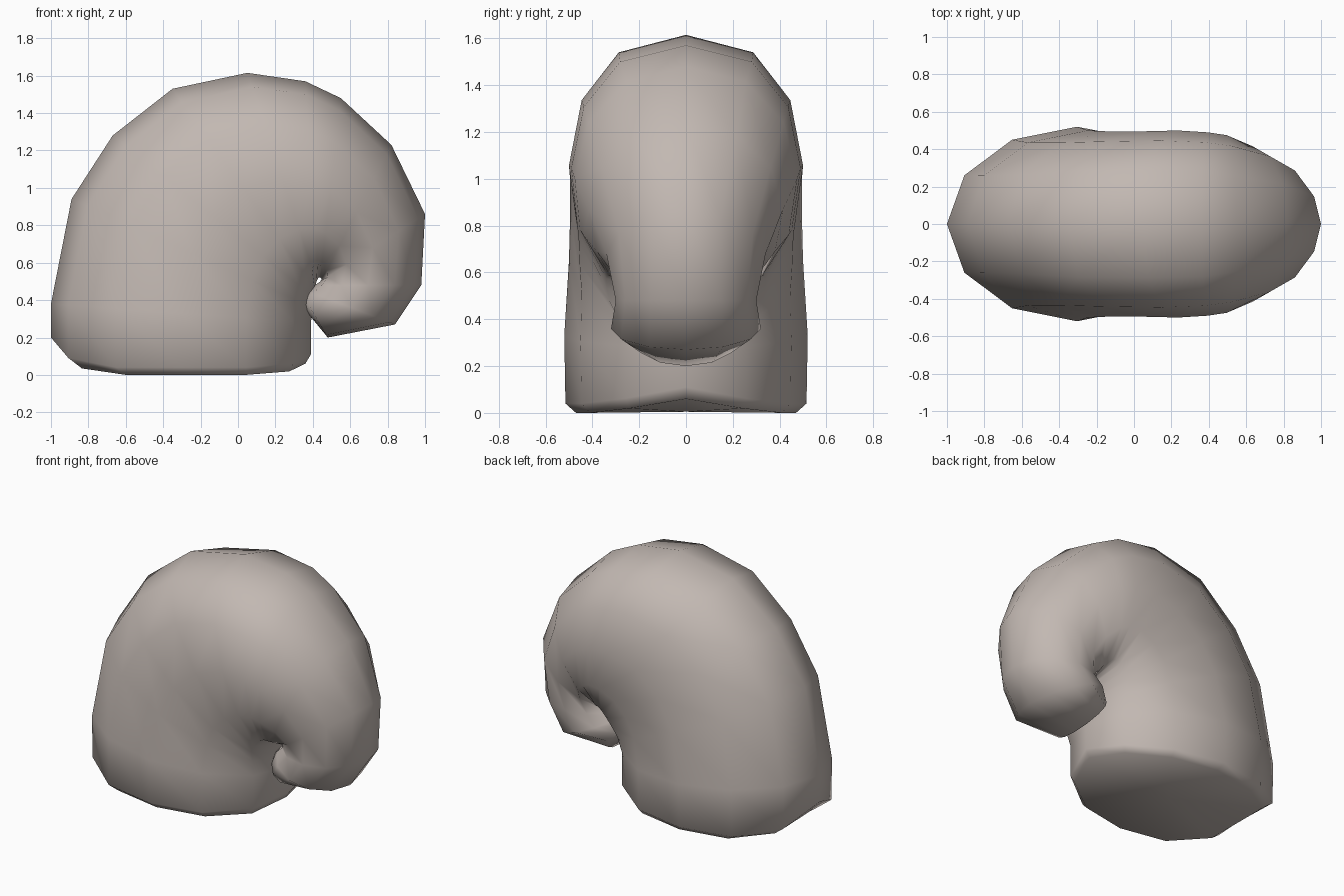
import bpy, bmesh, math

if "Cube" in bpy.data.objects:
    bpy.data.objects.remove(bpy.data.objects["Cube"])

# warm grey, single colour
mat = bpy.data.materials.new("warm_grey")
mat.diffuse_color = (0.54, 0.48, 0.445, 1)
mat.use_nodes = True
mat.node_tree.nodes["Principled BSDF"].inputs["Base Color"].default_value = mat.diffuse_color

# rings along the curl: outer x, z, inner x, z, half width, outer and inner squareness
RINGS = [
    (-1.00, 0.38, 0.39, 0.28, 0.52, 1.0, 1.0),
    (-0.89, 0.94, 0.40, 0.36, 0.50, 0.95, 0.8),
    (-0.67, 1.28, 0.40, 0.42, 0.495, 0.9, 0.6),
    (-0.35, 1.53, 0.41, 0.46, 0.495, 0.8, 0.55),
    (0.05, 1.615, 0.42, 0.50, 0.50, 0.8, 0.55),
    (0.36, 1.57, 0.43, 0.52, 0.49, 0.8, 0.55),
    (0.55, 1.48, 0.44, 0.52, 0.475, 0.9, 0.55),
    (0.82, 1.23, 0.45, 0.51, 0.415, 0.95, 0.6),
    (1.00, 0.86, 0.44, 0.50, 0.34, 1.2, 0.7),
    (0.98, 0.48, 0.41, 0.48, 0.30, 1.0, 0.8),
    (0.84, 0.27, 0.37, 0.45, 0.32, 1.0, 1.0),
    (0.48, 0.20, 0.35, 0.42, 0.22, 1.0, 1.0),
]
SIDES = 12
bm = bmesh.new()


def ring(ox, oz, ix, iz, w, p_out=1.0, p_in=1.0, side_z=None):
    """Rounded section; side_z pulls the flanks down for the foot rings."""
    out = []
    for k in range(SIDES):
        a = 2 * math.pi * k / SIDES
        c, s = math.cos(a), math.sin(a)
        x = (ox + ix) / 2 + (ox - ix) / 2 * c
        z = (oz + iz) / 2 + (oz - iz) / 2 * c
        if side_z is not None:
            z = side_z + ((oz if c > 0 else iz) - side_z) * c ** 8
        y = math.copysign(w * abs(s) ** (p_out if c > 0 else p_in), s)
        out.append(bm.verts.new((x, 0 if k % 6 == 0 else y, z)))
    return out


# foot rings, then the curling body
loops = [ring(-0.92, 0.11, 0.36, 0.06, 0.47, 0.95, 0.95, 0.0),
         ring(-1.00, 0.20, 0.39, 0.11, 0.515, 1.0, 1.0, 0.04)]
loops += [ring(*r) for r in RINGS]
for a, b in zip(loops, loops[1:]):
    for k in range(SIDES):
        n = (k + 1) % SIDES
        bm.faces.new((a[k], a[n], b[n], b[k]))

# flat foot and pointed tip
for loop, co in ((loops[0], (-0.28, 0, 0.005)), (loops[-1], (0.34, 0, 0.37))):
    centre = bm.verts.new(co)
    for k in range(SIDES):
        bm.faces.new((loop[k], loop[(k + 1) % SIDES], centre))
bmesh.ops.recalc_face_normals(bm, faces=bm.faces)

mesh = bpy.data.meshes.new("curled_body")
bm.to_mesh(mesh)
bm.free()
mesh.materials.append(mat)
body = bpy.data.objects.new("curled_body", mesh)
bpy.context.collection.objects.link(body)
bpy.context.view_layer.objects.active = body
body.select_set(True)
bpy.ops.object.shade_smooth_by_angle(angle=math.radians(75))
